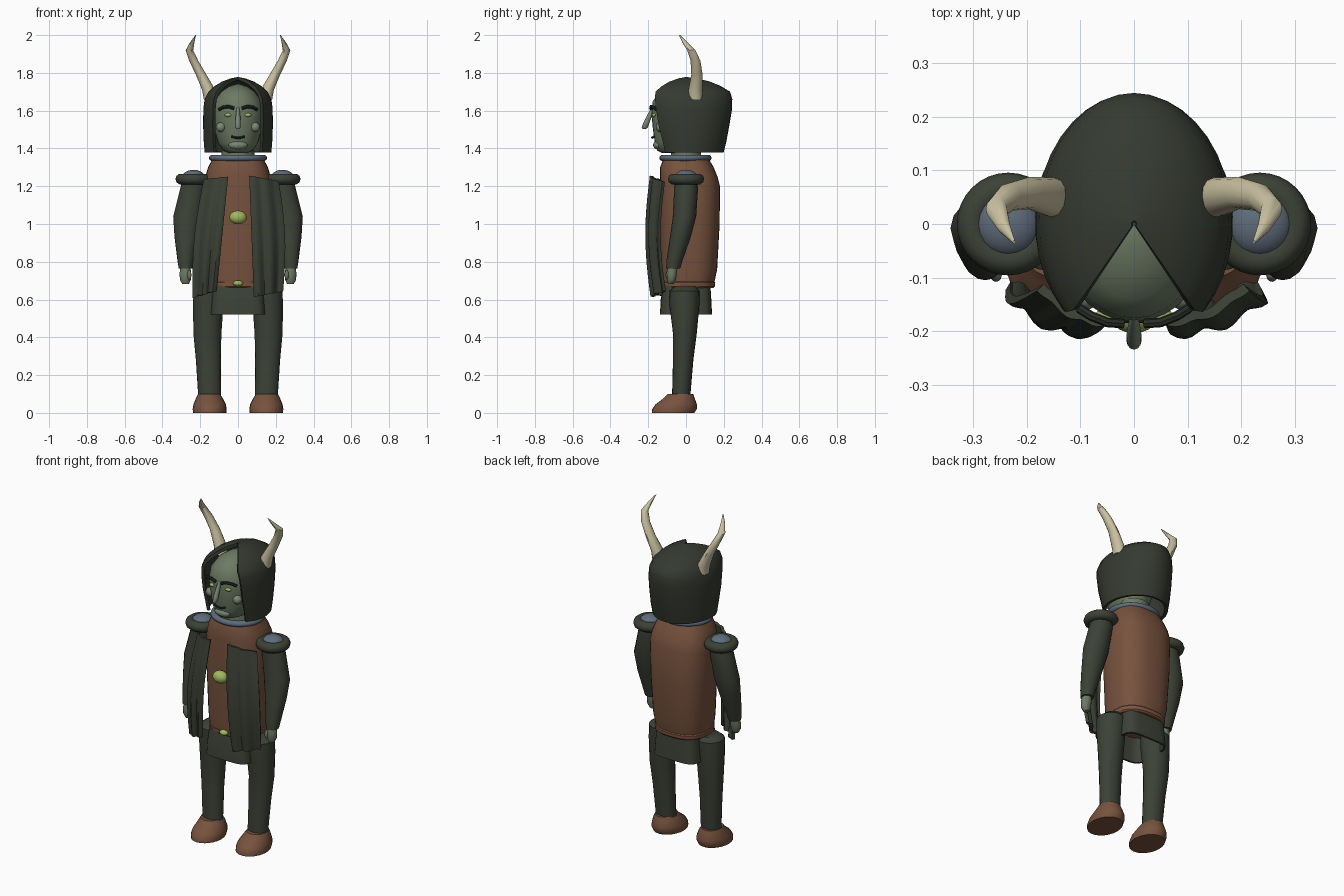
import bpy, bmesh, math
from math import sin, cos, pi, radians

if "Cube" in bpy.data.objects:
    bpy.data.objects.remove(bpy.data.objects["Cube"])


def material(name, rgb):
    m = bpy.data.materials.new(name)
    m.diffuse_color = (*rgb, 1)
    m.use_nodes = True
    m.node_tree.nodes["Principled BSDF"].inputs["Base Color"].default_value = m.diffuse_color
    return m


CLOTH = material("dark green cloth", (.045, .054, .037))
HAIR = material("deep green hood", (.035, .042, .030))
BROWN = material("brown leather", (.185, .085, .048))
BELT = material("belt brown", (.22, .095, .052))
SKIN = material("green skin", (.15, .195, .125))
PALE = material("pale skin", (.20, .245, .175))
STEEL = material("blue grey metal", (.115, .15, .20))
HORN = material("bone", (.60, .54, .36))
LIME = material("lime", (.35, .48, .11))
DARK = material("face line dark", (.022, .026, .02))


def activate(ob):
    bpy.ops.object.select_all(action='DESELECT')
    ob.select_set(True)
    bpy.context.view_layer.objects.active = ob


def finish(ob, name, mat, angle=40):
    ob.name = name
    ob.data.materials.clear()
    ob.data.materials.append(mat)
    activate(ob)
    bpy.ops.object.shade_smooth_by_angle(angle=radians(angle))
    return ob


def from_grid(name, rows, mat, closed=False, caps=(False, False), thick=0, angle=40):
    """Skin a list of equally long point rows into a surface."""
    bm = bmesh.new()
    vs = [[bm.verts.new(p) for p in row] for row in rows]
    n = len(rows[0])
    for a, b in zip(vs, vs[1:]):
        for i in range(n if closed else n - 1):
            j = (i + 1) % n
            bm.faces.new((a[i], a[j], b[j], b[i]))
    if caps[0]:
        bm.faces.new(vs[0][::-1])
    if caps[1]:
        bm.faces.new(vs[-1])
    bmesh.ops.remove_doubles(bm, verts=bm.verts, dist=1e-5)
    bmesh.ops.recalc_face_normals(bm, faces=bm.faces)
    me = bpy.data.meshes.new(name)
    bm.to_mesh(me)
    bm.free()
    ob = bpy.data.objects.new(name, me)
    bpy.context.collection.objects.link(ob)
    if thick:
        mod = ob.modifiers.new("thickness", 'SOLIDIFY')
        mod.thickness = thick
        mod.offset = 0
        activate(ob)
        bpy.ops.object.modifier_apply(modifier=mod.name)
    return finish(ob, name, mat, angle)


def loft(name, rings, mat, n=24, power=2, caps=(True, True), thick=0, angle=40):
    """Rings are (x, y, z, half width, half depth); power > 2 gives boxier sections."""
    def point(r, k):
        c, s = cos(2 * pi * k / n), sin(2 * pi * k / n)
        e = 2 / power
        return (r[0] + r[3] * math.copysign(abs(c) ** e, c),
                r[1] + r[4] * math.copysign(abs(s) ** e, s), r[2])
    rows = [[point(r, k) for k in range(n)] for r in rings]
    return from_grid(name, rows, mat, True, caps, thick, angle)


def ball(name, loc, size, mat):
    bpy.ops.mesh.primitive_uv_sphere_add(segments=20, ring_count=12, location=loc)
    ob = bpy.context.object
    ob.scale = size
    return finish(ob, name, mat)


def ring(name, loc, R, r, mat, scale=(1, 1, 1)):
    bpy.ops.mesh.primitive_torus_add(location=loc, major_radius=R, minor_radius=r,
                                     major_segments=32, minor_segments=10)
    ob = bpy.context.object
    ob.scale = scale
    return finish(ob, name, mat)


def rod(name, pts, r, mat):
    cu = bpy.data.curves.new(name, 'CURVE')
    cu.dimensions = '3D'
    cu.bevel_depth, cu.bevel_resolution, cu.use_fill_caps = r, 2, True
    sp = cu.splines.new('POLY')
    sp.points.add(len(pts) - 1)
    for q, p in zip(sp.points, pts):
        q.co = (*p, 1)
    ob = bpy.data.objects.new(name, cu)
    bpy.context.collection.objects.link(ob)
    activate(ob)
    bpy.ops.object.convert(target='MESH')
    return finish(bpy.context.object, name, mat)


# Torso, belt, collar and neck
loft("torso", [(0, .01, .69, .155, .14), (0, .015, .76, .165, .15), (0, .02, 1.0, .178, .158),
               (0, .02, 1.2, .182, .16), (0, .015, 1.25, .174, .152), (0, .005, 1.30, .158, .142),
               (0, 0, 1.345, .135, .12)], BROWN, n=32, power=2.5)
loft("belt", [(0, .012, .662, .15, .132), (0, .012, .67, .158, .141), (0, .012, .69, .16, .143),
              (0, .012, .70, .152, .136)], BELT, n=32, power=2.5)
ring("collar", (0, -.003, 1.35), .134, .02, STEEL, (1, .9, .85))
loft("neck", [(0, 0, 1.30, .088, .08), (0, 0, 1.42, .085, .08)], SKIN)
ball("brooch", (0, -.168, 1.035), (.046, .036, .036), LIME)
ball("belt_buckle", (0, -.135, .686), (.026, .02, .016), LIME)

# Skirt around the hips, open underneath
loft("skirt", [(0, .005, .67, .13, .12), (0, .0, .60, .135, .128), (0, 0, .52, .14, .132)],
     CLOTH, n=32, power=5, caps=(True, False), thick=.012)

# Head
loft("head", [(0, -.05, 1.375, .05, .075), (0, -.05, 1.39, .08, .104), (0, -.05, 1.43, .106, .115),
              (0, -.04, 1.50, .126, .135), (0, -.035, 1.58, .135, .148), (0, -.03, 1.65, .125, .146),
              (0, -.025, 1.70, .09, .115), (0, -.02, 1.73, .045, .06), (0, -.02, 1.74, .01, .01)],
     SKIN, n=28, angle=60)
loft("nose", [(0, -.222, 1.502, .006, .008), (0, -.218, 1.512, .014, .017), (0, -.208, 1.54, .014, .016),
              (0, -.188, 1.585, .011, .013), (0, -.172, 1.62, .006, .008)], PALE, n=12, angle=60)
rod("mouth", [(-.034, -.17, 1.463), (-.015, -.179, 1.457), (.015, -.179, 1.457), (.034, -.17, 1.463)],
    .006, DARK)
ball("chin", (0, -.148, 1.418), (.05, .026, .024), PALE)

# Hood: rings of (z, half width, front depth, back depth), open towards the face
levels = [(1.38, .168, .15, .19), (1.44, .173, .17, .205), (1.52, .176, .20, .22),
          (1.61, .175, .222, .235), (1.66, .168, .23, .236), (1.695, .15, .228, .226)]
theta0, N = radians(46), 28


def hood_row(z, w, front, back, s=0):
    row = []
    for i in range(N + 1):
        t = theta0 + (2 * pi - 2 * theta0) * i / N
        y = -cos(t)
        y *= front if y < 0 else back
        row.append((w * sin(t) * (1 - s), y * (1 - s), z))
    return row


rows = [hood_row(*v) for v in levels]
for s, z in ((.2, 1.722), (.45, 1.745), (.75, 1.762), (.98, 1.769)):
    rows.append(hood_row(z, *levels[-1][1:], s))
from_grid("hood", rows, HAIR, thick=.018, angle=55)

for sx, side in ((-1, "left"), (1, "right")):
    # Face details
    rod("brow_" + side, [(sx * .02, -.186, 1.612), (sx * .05, -.184, 1.622), (sx * .08, -.172, 1.618),
                         (sx * .102, -.158, 1.606)], .009, DARK)
    ball("eye_" + side, (sx * .052, -.169, 1.577), (.019, .012, .010), LIME)
    ball("cheek_" + side, (sx * .09, -.135, 1.513), (.026, .025, .026), PALE)

    # Horn, bending outward and then forward to the tip
    loft("horn_" + side, [(sx * .145, .05, 1.66, .036, .038), (sx * .155, .05, 1.71, .035, .037),
                          (sx * .195, .058, 1.79, .028, .03), (sx * .235, .05, 1.865, .024, .026),
                          (sx * .257, .028, 1.92, .020, .022), (sx * .243, -.005, 1.96, .012, .014),
                          (sx * .224, -.034, 2.0, .002, .003)], HORN, n=12, angle=35)

    # Shoulder pad, sleeve and hand
    ring("shoulder_ring_" + side, (sx * .235, .0, 1.238), .067, .029, CLOTH)
    ball("shoulder_cap_" + side, (sx * .235, .0, 1.245), (.062, .062, .042), STEEL)
    loft("sleeve_" + side, [(sx * .228, 0, 1.25, .062, .06), (sx * .24, 0, 1.18, .068, .063),
                            (sx * .266, -.008, 1.04, .077, .062), (sx * .274, -.03, .93, .062, .055),
                            (sx * .278, -.06, .81, .043, .043), (sx * .278, -.068, .765, .036, .037)],
         CLOTH, n=16)
    loft("hand_" + side, [(sx * .278, -.07, .78, .026, .026), (sx * .279, -.075, .74, .03, .028),
                          (sx * .279, -.077, .705, .029, .024), (sx * .277, -.078, .683, .018, .014)],
         SKIN, n=14, angle=60)
    ball("thumb_" + side, (sx * .258, -.095, .73), (.011, .013, .026), SKIN)

    # Leg and shoe
    loft("leg_" + side, [(sx * .15, -.005, .668, .055, .055), (sx * .156, -.008, .645, .08, .08),
                         (sx * .158, -.008, .56, .08, .078), (sx * .162, -.006, .42, .074, .063),
                         (sx * .157, -.015, .28, .066, .054), (sx * .15, -.026, .08, .06, .048)],
         CLOTH, n=20)
    loft("shoe_" + side, [(sx * .15, -.068, 0, .088, .112), (sx * .15, -.061, .02, .09, .118),
                          (sx * .15, -.052, .045, .086, .11), (sx * .152, -.035, .08, .07, .08),
                          (sx * .154, -.03, .1, .058, .068)], BROWN, n=24)

# Draped front panels of the coat: inner and outer edges as (x, z) at top and bottom
panels = {"left": ((-.055, 1.25), (-.175, 1.235), (-.12, .645), (-.235, .61)),
          "right": ((.062, 1.255), (.21, 1.225), (.09, .615), (.235, .645))}
for side, (ti, to, bi, bo) in panels.items():
    rows = []
    for j in range(13):
        v = j / 12
        row = []
        for i in range(19):
            u = i / 18
            top = [a + (b - a) * u for a, b in zip(ti, to)]
            low = [a + (b - a) * u for a, b in zip(bi, bo)]
            x, z = [a + (b - a) * v for a, b in zip(top, low)]
            x += math.copysign(.022, x) * u * sin(pi * v)
            y = -.18 + .065 * u ** 2.2 + .012 * v * v
            y -= .022 * sin(pi * v) + .012 * (.3 + .7 * v) * sin(u * 4.5 * pi)
            row.append((x, y, z))
        rows.append(row)
    from_grid("coat_panel_" + side, rows, CLOTH, thick=.018)
